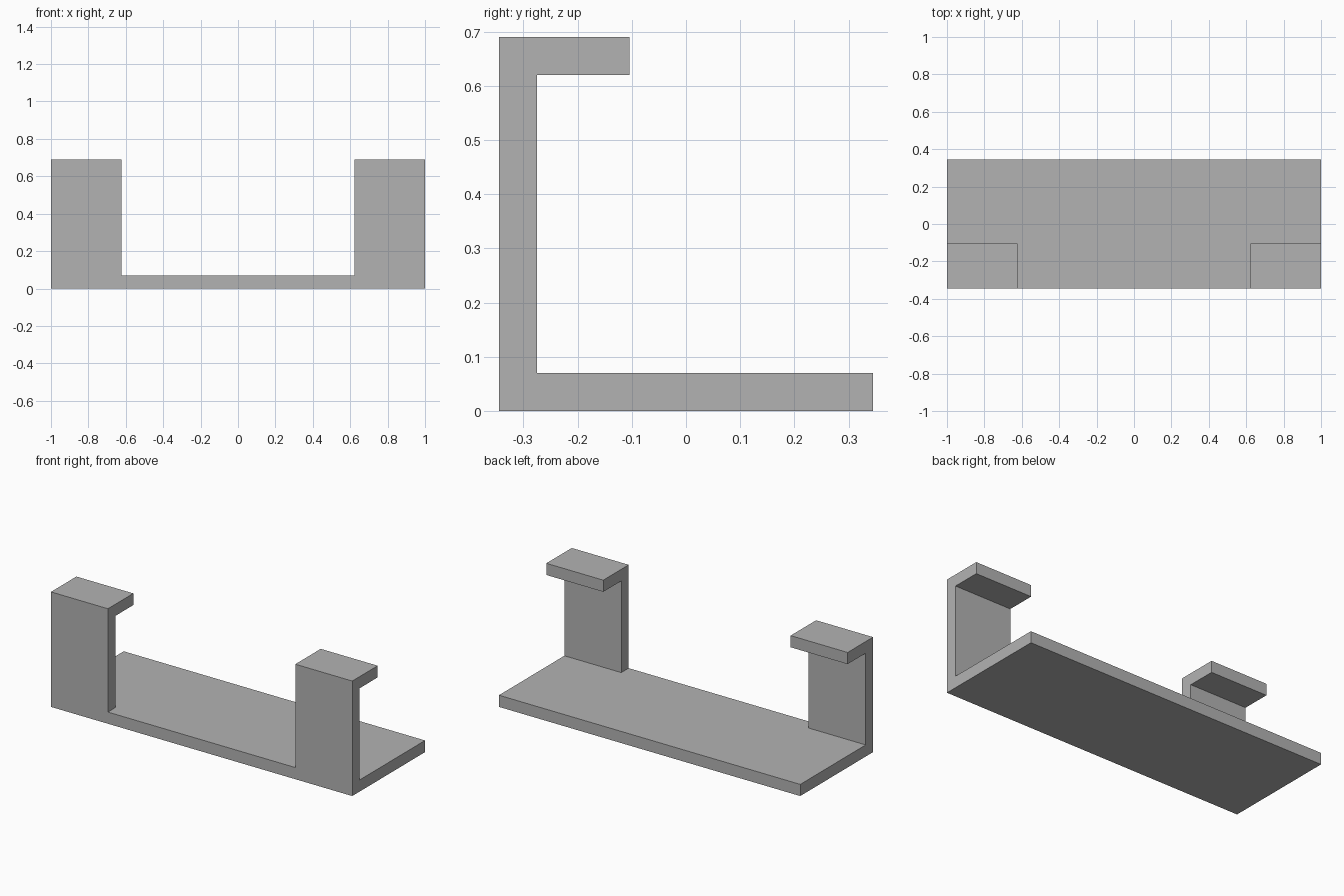
import bpy
import bmesh
from mathutils import Vector

cube = bpy.data.objects.get("Cube")
if cube:
    bpy.data.objects.remove(cube, do_unlink=True)

HALF_LENGTH = 1.0
HALF_DEPTH = 0.345
HEIGHT = 0.69
THICK = 0.07
HOOK_INNER_X = 0.622
LIP_END_Y = -0.104

grey = bpy.data.materials.new("plain grey")
grey.use_nodes = True
colour = (0.45, 0.45, 0.45, 1)
grey.diffuse_color = colour
grey.node_tree.nodes["Principled BSDF"].inputs["Base Color"].default_value = colour


def extrude_profile(name, profile, x0, x1):
    """Extrude a closed (y, z) profile along x."""
    bm = bmesh.new()
    face = bm.faces.new([bm.verts.new((x0, y, z)) for y, z in profile])
    result = bmesh.ops.extrude_face_region(bm, geom=[face])
    moved = [v for v in result["geom"] if isinstance(v, bmesh.types.BMVert)]
    bmesh.ops.translate(bm, verts=moved, vec=Vector((x1 - x0, 0, 0)))
    bmesh.ops.recalc_face_normals(bm, faces=bm.faces)
    mesh = bpy.data.meshes.new(name)
    bm.to_mesh(mesh)
    bm.free()
    mesh.materials.append(grey)
    obj = bpy.data.objects.new(name, mesh)
    bpy.context.collection.objects.link(obj)
    return obj


front, back = -HALF_DEPTH, HALF_DEPTH
inner = front + THICK

# Flat base plate
plate = [(front, 0), (back, 0), (back, THICK), (front, THICK)]
extrude_profile("base_plate", plate, -HALF_LENGTH, HALF_LENGTH)

# Upright with a backward lip at each end
hook = [(front, THICK), (inner, THICK), (inner, HEIGHT - THICK),
        (LIP_END_Y, HEIGHT - THICK), (LIP_END_Y, HEIGHT), (front, HEIGHT)]
for side, sign in (("left", 1), ("right", -1)):
    x0, x1 = sorted((sign * HOOK_INNER_X, sign * HALF_LENGTH))
    extrude_profile(side + "_hook", hook, x0, x1)
